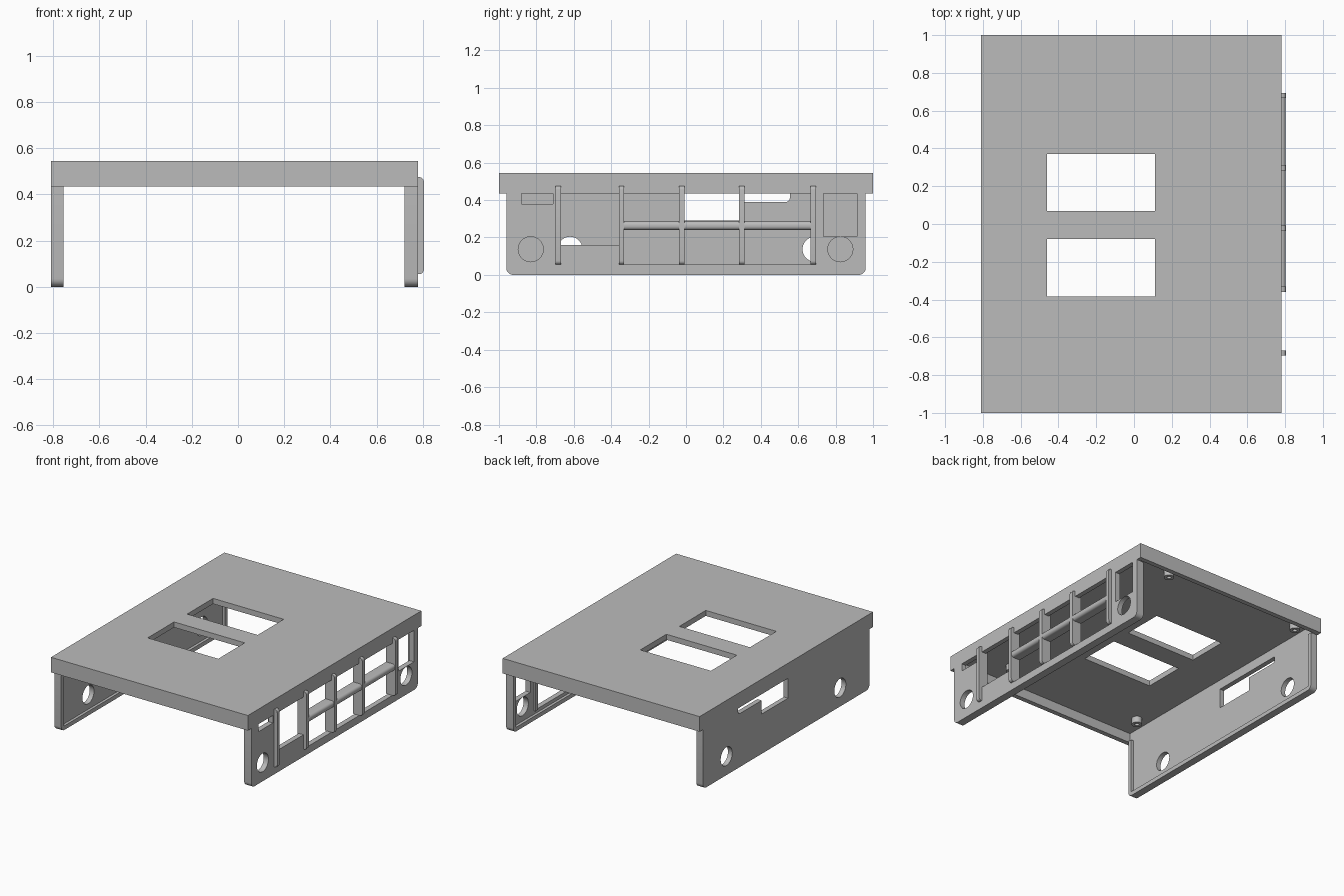
import bpy, bmesh, math
from mathutils import Matrix, Vector

if "Cube" in bpy.data.objects:
    bpy.data.objects.remove(bpy.data.objects["Cube"])

grey = bpy.data.materials.new("plain_grey")
grey.diffuse_color = (0.5, 0.5, 0.5, 1)
grey.use_nodes = True
grey.node_tree.nodes["Principled BSDF"].inputs["Base Color"].default_value = grey.diffuse_color


def finish(name, bm, hide=False):
    me = bpy.data.meshes.new(name)
    bmesh.ops.recalc_face_normals(bm, faces=bm.faces)
    bm.to_mesh(me)
    bm.free()
    me.materials.append(grey)
    ob = bpy.data.objects.new(name, me)
    bpy.context.collection.objects.link(ob)
    ob.hide_render = hide
    return ob


def add_box(bm, x0, x1, y0, y1, z0, z1):
    c = Vector((x0 + x1, y0 + y1, z0 + z1)) / 2
    m = Matrix.Translation(c) @ Matrix.Diagonal((x1 - x0, y1 - y0, z1 - z0, 1))
    return bmesh.ops.create_cube(bm, size=1, matrix=m)["verts"]


def box(name, *dims, hide=False):
    bm = bmesh.new()
    add_box(bm, *dims)
    return finish(name, bm, hide)


def cylinder(name, center, r, depth, axis="Z", hide=False):
    bm = bmesh.new()
    m = Matrix.Translation(center)
    if axis == "X":
        m = m @ Matrix.Rotation(math.pi / 2, 4, "Y")
    bmesh.ops.create_cone(bm, cap_ends=True, segments=40, radius1=r, radius2=r,
                          depth=depth, matrix=m)
    return finish(name, bm, hide)


def round_edges(ob, radius, axis, test):
    """Round the edges that run along an axis and pass a test on their middle."""
    bm = bmesh.new()
    bm.from_mesh(ob.data)
    edges = []
    for e in bm.edges:
        a, b = e.verts
        d = (b.co - a.co).normalized()
        if abs(d[axis]) > 0.99 and test((a.co + b.co) / 2):
            edges.append(e)
    bmesh.ops.bevel(bm, geom=edges, offset=radius, segments=5, affect="EDGES", profile=0.5)
    bm.to_mesh(ob.data)
    bm.free()


def cut(ob, cutters):
    for c in cutters:
        mod = ob.modifiers.new("cut", "BOOLEAN")
        mod.operation = "DIFFERENCE"
        mod.solver = "EXACT"
        mod.object = c
        c.hide_viewport = False
    bpy.context.view_layer.update()
    dg = bpy.context.evaluated_depsgraph_get()
    me = bpy.data.meshes.new_from_object(ob.evaluated_get(dg))
    ob.modifiers.clear()
    ob.data = me
    for c in cutters:
        bpy.data.objects.remove(c)


def smooth(ob):
    bpy.ops.object.select_all(action="DESELECT")
    ob.select_set(True)
    bpy.context.view_layer.objects.active = ob
    bpy.ops.object.shade_smooth_by_angle(angle=math.radians(30))


LID, TOP = 0.435, 0.545   # underside of the rim, top of the lid

# Lid: shallow tray turned upside down, with two windows
lid = box("lid", -0.81, 0.78, -1, 1, LID, TOP)
cut(lid, [box("lid_hollow", -0.775, 0.745, -0.965, 0.965, 0.3, 0.505, hide=True),
          box("window_back", -0.46, 0.11, 0.07, 0.37, 0.3, 0.7, hide=True),
          box("window_front", -0.46, 0.11, -0.385, -0.08, 0.3, 0.7, hide=True)])

# Side walls: rounded lower corners and a shallow recess on the inside
def wall(name, x0, x1, recess, cutters):
    ob = box(name, x0, x1, -0.96, 0.96, 0, LID)
    round_edges(ob, 0.035, 0, lambda p: p.z < 0.1)
    cut(ob, [box("recess", *recess, -0.93, 0.93, 0.03, 0.6, hide=True)] + cutters)
    smooth(ob)


def hole(x, y):
    return cylinder("hole", (x, y, 0.137), 0.067, 0.3, "X", hide=True)


def slot(x, y0, y1, z0, z1):
    return box("slot", x - 0.15, x + 0.15, y0, y1, z0, z1, hide=True)


notch = slot(-0.78, 0.2, 0.555, 0.39, 0.6)
round_edges(notch, 0.02, 0, lambda p: p.z < 0.5 and p.y > 0.4)
wall("left_wall", -0.81, -0.755, (-0.775, -0.7),
     [hole(-0.78, -0.62), hole(-0.78, 0.69),
      slot(-0.78, -0.02, 0.285, 0.29, 0.6), notch])
wall("right_wall", 0.722, 0.78, (0.6, 0.742),
     [hole(0.75, -0.83), hole(0.75, 0.825),
      slot(0.75, -0.88, -0.71, 0.38, LID + 0.1),
      slot(0.75, 0.735, 0.915, 0.205, LID + 0.1),
      slot(0.75, -0.67, -0.345, 0.16, LID + 0.1),
      slot(0.75, -0.346, 0.67, 0.055, LID + 0.1)])

# Grille on the right wall: upright ribs and one cross bar
for i, y in enumerate((-0.683, -0.345, -0.023, 0.298, 0.68)):
    rib = box(f"rib_{i + 1}", 0.73, 0.805, y - 0.014, y + 0.014, 0.055, 0.475)
    round_edges(rib, 0.02, 1, lambda p: p.x > 0.8)
    smooth(rib)
bar = box("cross_bar", 0.73, 0.803, -0.345, 0.68, 0.24, 0.287)
round_edges(bar, 0.02, 1, lambda p: p.x > 0.8)
smooth(bar)

# Screw posts under the lid
for x in (-0.68, 0.43):
    for y in (-0.78, 0.88):
        post = cylinder("screw_post", (x, y, 0.485), 0.035, 0.05)
        cut(post, [cylinder("bore", (x, y, 0.46), 0.015, 0.06, hide=True)])
        smooth(post)
